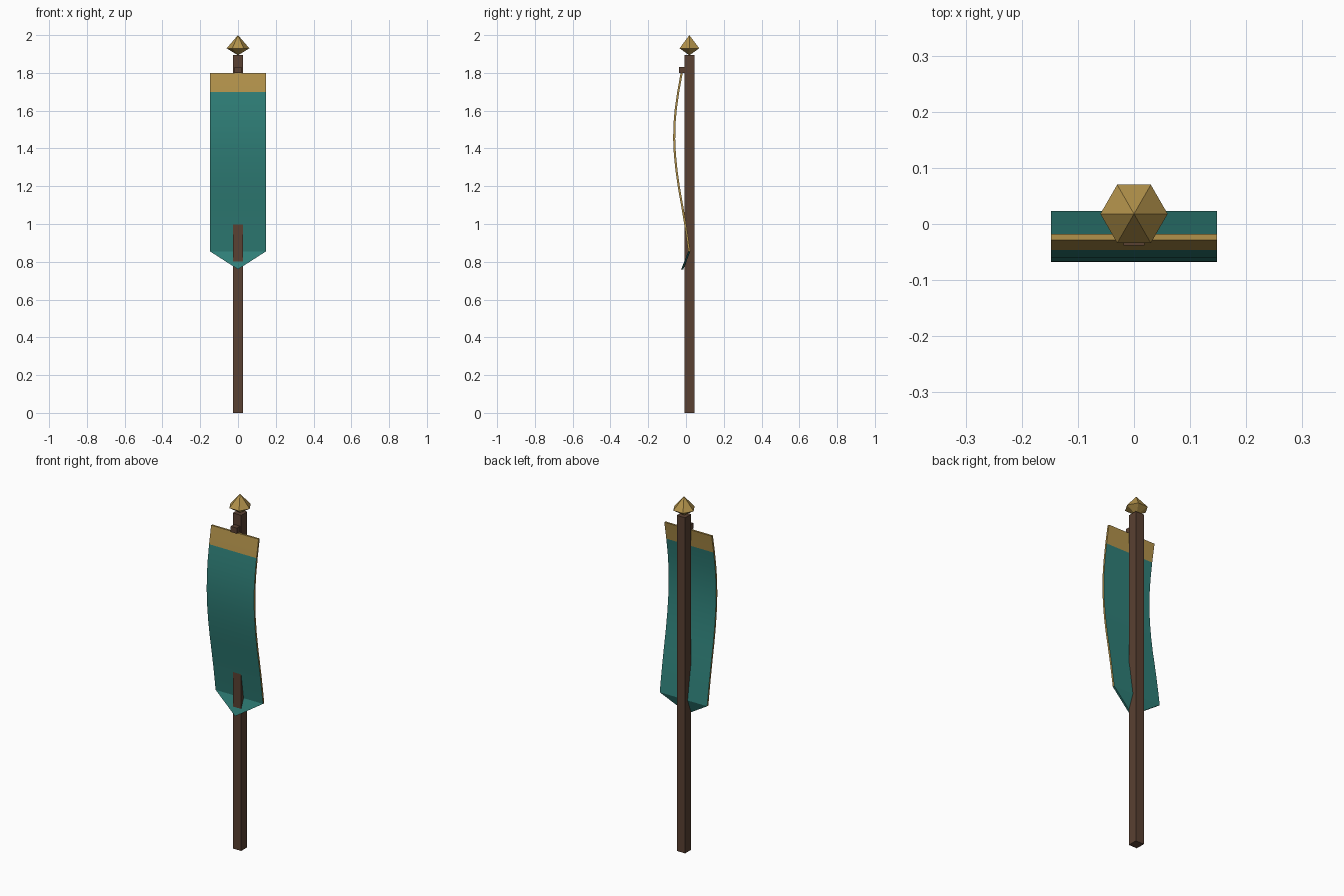
import bpy, bmesh
from math import cos, sin, pi

if "Cube" in bpy.data.objects:
    bpy.data.objects.remove(bpy.data.objects["Cube"])

POLE_Y = 0.018


def material(name, rgb):
    m = bpy.data.materials.new(name)
    m.diffuse_color = (*rgb, 1)
    m.use_nodes = True
    m.node_tree.nodes["Principled BSDF"].inputs["Base Color"].default_value = m.diffuse_color
    return m


WOOD = material("dark_wood", (0.10, 0.052, 0.032))
GOLD = material("gold", (0.45, 0.29, 0.07))
TEAL = material("teal_cloth", (0.028, 0.21, 0.185))


def finish(name, bm, *mats):
    bmesh.ops.recalc_face_normals(bm, faces=bm.faces)
    mesh = bpy.data.meshes.new(name)
    bm.to_mesh(mesh)
    bm.free()
    for m in mats:
        mesh.materials.append(m)
    obj = bpy.data.objects.new(name, mesh)
    bpy.context.collection.objects.link(obj)
    return obj


def box(name, lo, hi, mat):
    bm = bmesh.new()
    bmesh.ops.create_cube(bm, size=1)
    for v in bm.verts:
        v.co = [a + (c + 0.5) * (b - a) for a, b, c in zip(lo, hi, v.co)]
    return finish(name, bm, mat)


# Square pole and the small bracket holding the cloth
box("pole", (-0.026, POLE_Y - 0.027, 0), (0.026, POLE_Y + 0.027, 1.895), WOOD)
box("banner_bracket", (-0.019, -0.038, 1.80), (0.019, -0.008, 1.832), WOOD)

# Six-sided double-cone finial, corners pointing along x
bm = bmesh.new()
ring = [bm.verts.new((0.06 * cos(i * pi / 3), POLE_Y + 0.06 * sin(i * pi / 3), 1.93))
        for i in range(6)]
for z in (1.893, 2.0):
    apex = bm.verts.new((0, POLE_Y, z))
    for i in range(6):
        bm.faces.new((ring[i - 1], ring[i], apex))
finish("finial", bm, GOLD)

# Billowing cloth: rows of (height, depth), ending in a point
PROFILE = [(1.80, -0.023), (1.70, -0.041), (1.61, -0.054), (1.53, -0.061),
           (1.45, -0.0625), (1.37, -0.059), (1.28, -0.050), (1.19, -0.037),
           (1.10, -0.021), (1.00, -0.004), (0.92, 0.008), (0.855, 0.0175)]
W, T = 0.148, 0.0055
bm = bmesh.new()
sides = []
for dy in (-T, T):
    rows = [[bm.verts.new((x, y + dy, z)) for x in (-W, W)] for z, y in PROFILE]
    tip = bm.verts.new((0, -0.020 + dy, 0.76))
    sides.append((rows, tip))
    for i in range(len(rows) - 1):
        a, b = rows[i], rows[i + 1]
        f = bm.faces.new((a[0], a[1], b[1], b[0]))
        f.material_index = 1 if i == 0 else 0
    bm.faces.new((*rows[-1], tip))
(front, ftip), (back, btip) = sides
# gold edging down both sides and along the top
for k in (0, 1):
    for i in range(len(front) - 1):
        bm.faces.new((front[i][k], front[i + 1][k],
                      back[i + 1][k], back[i][k])).material_index = 1
    bm.faces.new((front[-1][k], ftip, btip, back[-1][k]))
bm.faces.new((*front[0], *reversed(back[0]))).material_index = 1
banner = finish("banner_cloth", bm, TEAL, GOLD)
bpy.context.view_layer.objects.active = banner
banner.select_set(True)
bpy.ops.object.shade_smooth_by_angle(angle=0.5)
